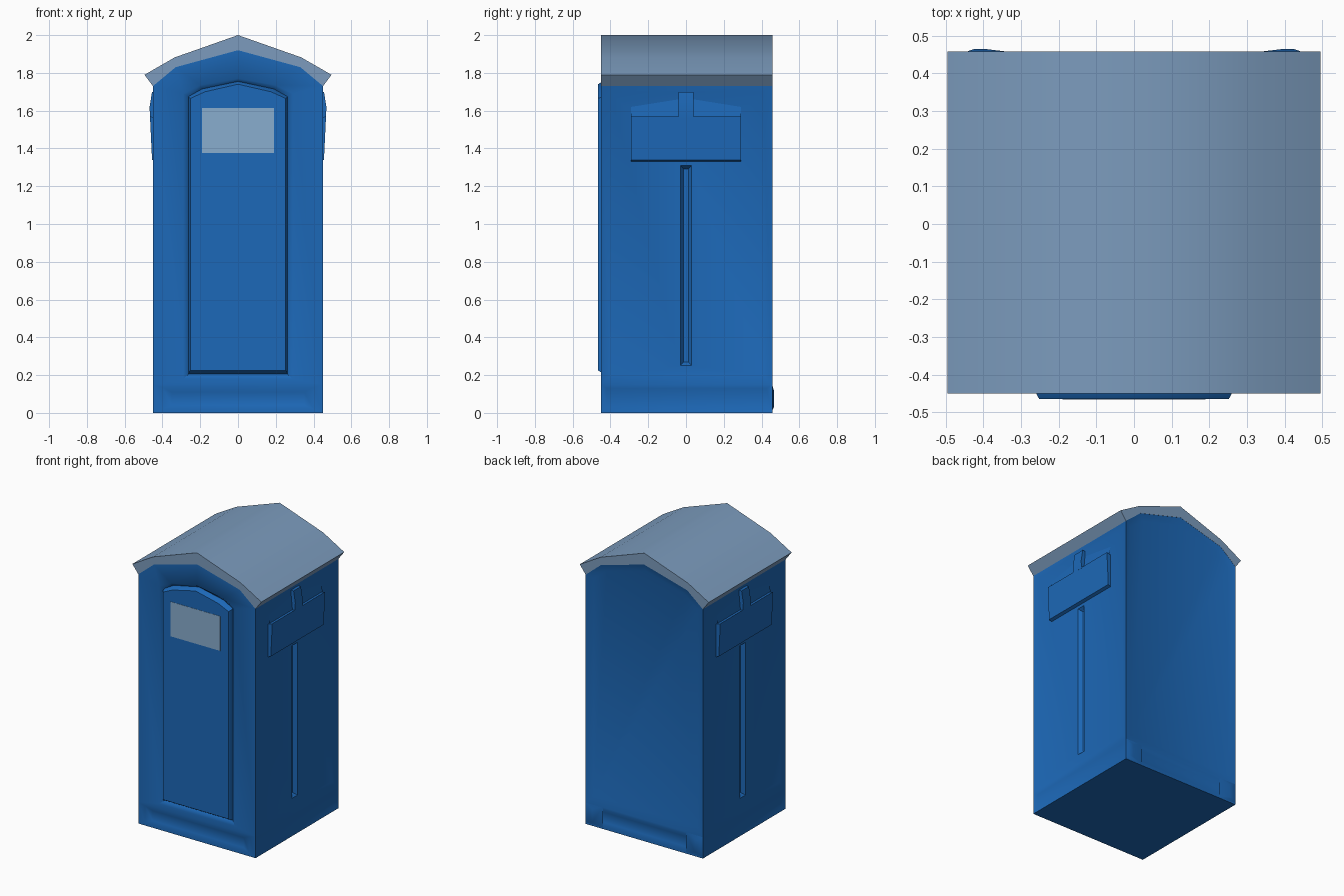
import bpy, bmesh, math

if "Cube" in bpy.data.objects:
    bpy.data.objects.remove(bpy.data.objects["Cube"])


def material(name, rgb):
    m = bpy.data.materials.new(name)
    m.diffuse_color = (*rgb, 1)
    m.use_nodes = True
    m.node_tree.nodes["Principled BSDF"].inputs["Base Color"].default_value = m.diffuse_color
    return m


BLUE = material("blue_plastic", (0.012, 0.14, 0.48))
PALE = material("pale_blue", (0.2, 0.33, 0.51))
LIGHT = material("light_blue", (0.25, 0.42, 0.62))


def finish(bm, name, mat, angle=50):
    bmesh.ops.remove_doubles(bm, verts=bm.verts, dist=0.0005)
    bmesh.ops.recalc_face_normals(bm, faces=bm.faces)
    me = bpy.data.meshes.new(name)
    bm.to_mesh(me)
    bm.free()
    ob = bpy.data.objects.new(name, me)
    bpy.context.collection.objects.link(ob)
    me.materials.append(mat)
    bpy.ops.object.select_all(action='DESELECT')
    ob.select_set(True)
    bpy.context.view_layer.objects.active = ob
    bpy.ops.object.shade_smooth_by_angle(angle=math.radians(angle))
    return ob


def rings(bm, place, loops, cap=True):
    """Bridge nested outlines; each loop is (points, depth)."""
    vs = [[bm.verts.new(place(a, b, d)) for a, b in pts] for pts, d in loops]
    for p, q in zip(vs, vs[1:]):
        for i in range(len(p)):
            j = (i + 1) % len(p)
            bm.faces.new((p[i], p[j], q[j], q[i]))
    if cap:
        bm.faces.new(vs[-1])


def prism(bm, place, pts, d0, d1):
    rings(bm, place, [(pts, d0), (pts, d1)])
    bm.faces.new([bm.verts.new(place(a, b, d0)) for a, b in pts])


def rect(a0, a1, b0, b1):
    return [(a0, b0), (a1, b0), (a1, b1), (a0, b1)]


def gable(w, z0, eave, bx, bz, peak):
    return [(-w, z0), (w, z0), (w, eave), (bx, bz), (0, peak), (-bx, bz), (-w, eave)]


def on_y(a, b, d):
    return (a, d, b)


F, B, W = -0.45, 0.457, 0.45      # front, back and half width
wall = gable(W, 0.15, 1.73, 0.33, 0.83 + 1, 1.92)

bm = bmesh.new()
# front wall with recessed door surround and raised door
rings(bm, on_y, [
    (wall, F),
    (gable(0.29, 0.18, 1.69, 0.20, 1.735, 1.77), F),
    (gable(0.262, 0.205, 1.675, 0.19, 1.715, 1.755), F + 0.02),
    (gable(0.26, 0.215, 1.67, 0.18, 1.71, 1.75), F),
    (gable(0.252, 0.225, 1.665, 0.175, 1.70, 1.74), -0.465)])
# back wall with a shallow panel
rings(bm, on_y, [(wall, B), (gable(0.40, 0.20, 1.71, 0.30, 1.79, 1.87), B - 0.015)])
# front and back skirt panels
for y, s in ((F, 1), (B, -1)):
    rings(bm, on_y, [(rect(-W, W, 0, 0.15), y),
                     (rect(-0.40, 0.40, 0.02, 0.135), y + s * 0.002),
                     (rect(-0.35, 0.35, 0.04, 0.11), y + s * 0.014)])
# side walls with central groove, and side skirts
for s in (-1, 1):
    def side(a, b, d, s=s):
        return (s * d, a, b)
    rings(bm, side, [
        (rect(F, B, 0.15, 1.73), W),
        (rect(-0.40, 0.407, 0.20, 1.70), W - 0.015),
        (rect(-0.03, 0.03, 0.25, 1.31), W - 0.015),
        (rect(-0.012, 0.012, 0.27, 1.29), W - 0.04)])
    rings(bm, side, [(rect(F, B, 0, 0.15), W),
                     (rect(F + 0.03, B - 0.03, 0.03, 0.13), W - 0.01)])
    # back corner bumps on the skirt
    rings(bm, on_y, [([(s * a, b) for a, b in rect(0.32, 0.45, 0.01, 0.15)], B - 0.001),
                     ([(s * a, b) for a, b in rect(0.395, 0.425, 0.03, 0.12)], 0.465)])
# floor
bm.faces.new([bm.verts.new((a, b, 0)) for a, b in rect(-W, W, F, B)])
finish(bm, "cabin_body", BLUE)

# side vent hoods: a scoop panel with a centre tab between two slots
for s, label in ((-1, "left"), (1, "right")):
    def across(a, b, d, s=s):
        return (s * a, d, b)
    bm = bmesh.new()
    prism(bm, across, [(0.43, 1.33), (0.455, 1.34), (0.466, 1.57), (0.43, 1.56)], -0.29, 0.29)
    prism(bm, across, [(0.43, 1.56), (0.466, 1.565), (0.468, 1.62), (0.455, 1.70), (0.43, 1.70)],
          -0.04, 0.04)
    # sloping slot backs
    for t in (-1, 1):
        vs = [bm.verts.new((s * x, t * y, z)) for x, y, z in
              ((0.437, 0.04, 1.66), (0.437, 0.29, 1.62), (0.446, 0.29, 1.567), (0.446, 0.04, 1.567))]
        bm.faces.new(vs)
    finish(bm, label + "_vent_hood", BLUE, 30)

# roof: bent gable sheet
bm = bmesh.new()
outer = [(0.495, 1.79), (0.335, 1.882), (0, 2.0), (-0.335, 1.882), (-0.495, 1.79)]
inner = [(-0.45, 1.73), (-0.33, 1.83), (0, 1.92), (0.33, 1.83), (0.45, 1.73)]
prism(bm, on_y, outer + inner, F - 0.001, B + 0.001)
finish(bm, "roof", PALE)

# door panel plate
bm = bmesh.new()
prism(bm, on_y, rect(-0.19, 0.19, 1.375, 1.615), -0.46, -0.4665)
finish(bm, "door_window", LIGHT)
